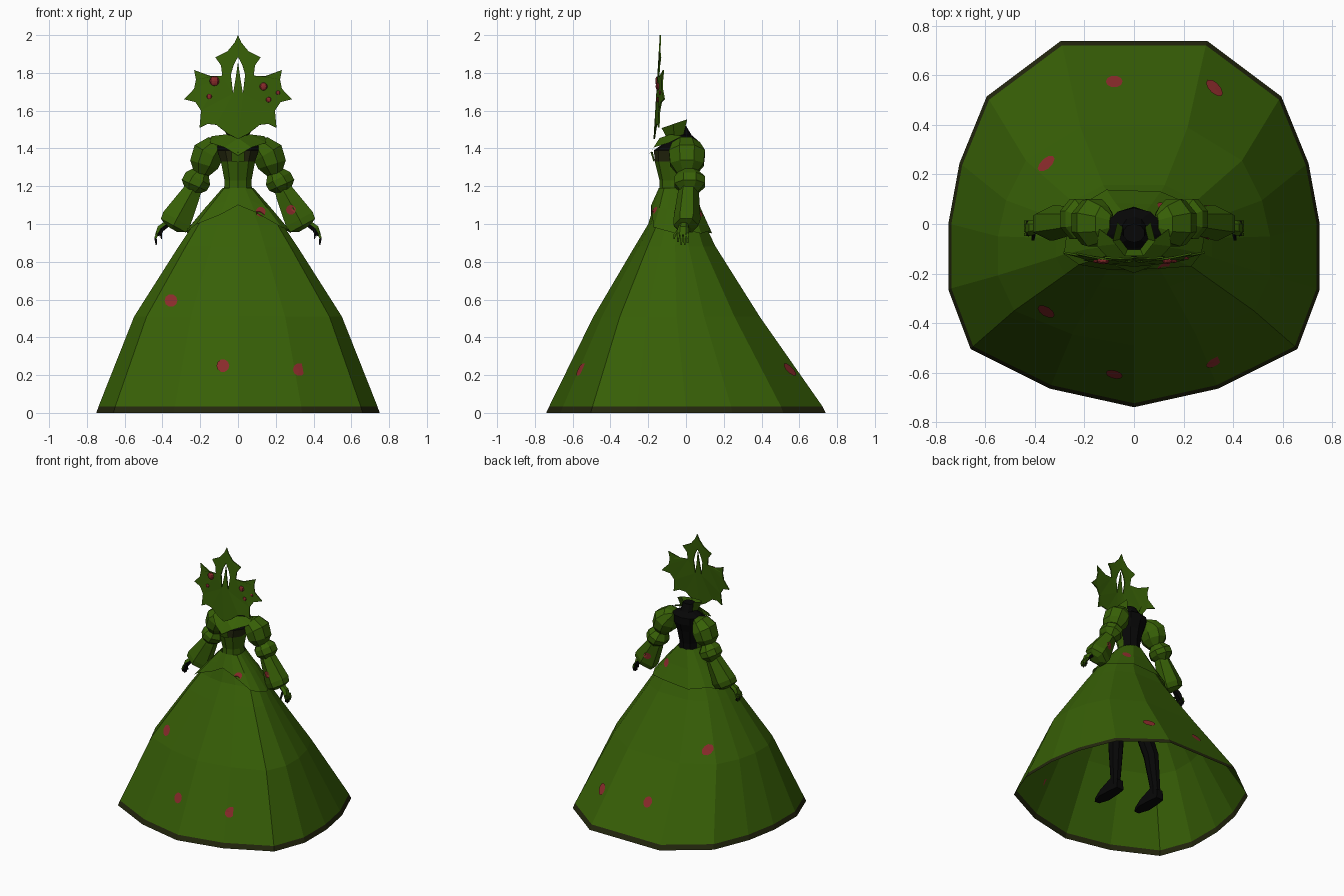
import bpy, bmesh, math
from mathutils import Vector
from mathutils.bvhtree import BVHTree

if "Cube" in bpy.data.objects:
    bpy.data.objects.remove(bpy.data.objects["Cube"])


def material(name, rgb):
    m = bpy.data.materials.new(name)
    m.diffuse_color = (*rgb, 1)
    m.use_nodes = True
    m.node_tree.nodes["Principled BSDF"].inputs["Base Color"].default_value = m.diffuse_color
    return m


GREEN = material("leaf green", (0.038, 0.115, 0.002))
OLIVE = material("dark olive", (0.017, 0.02, 0.004))
BLACK = material("black", (0.002, 0.002, 0.002))
RED = material("berry red", (0.25, 0.024, 0.024))


def build(name, verts, faces, mats, rule=None):
    """Flat-shaded mesh object; rule(face centre, normal) gives the material index."""
    bm = bmesh.new()
    vs = [bm.verts.new(v) for v in verts]
    for f in faces:
        bm.faces.new([vs[i] for i in f])
    bmesh.ops.recalc_face_normals(bm, faces=bm.faces)
    if rule:
        for f in bm.faces:
            f.material_index = rule(f.calc_center_median(), f.normal)
    me = bpy.data.meshes.new(name)
    bm.to_mesh(me)
    bm.free()
    for m in mats:
        me.materials.append(m)
    ob = bpy.data.objects.new(name, me)
    bpy.context.collection.objects.link(ob)
    return ob


def loft(name, rings, mats, rule=None, closed=True, caps=False):
    n = len(rings[0])
    faces = []
    for k in range(len(rings) - 1):
        for i in range(n if closed else n - 1):
            j = (i + 1) % n
            faces.append((k * n + i, k * n + j, (k + 1) * n + j, (k + 1) * n + i))
    if caps:
        faces += [tuple(range(n)), tuple(range((len(rings) - 1) * n, len(rings) * n))]
    return build(name, [v for r in rings for v in r], faces, mats, rule)


def tube(name, path, mats, side=1, n=8, rule=None):
    """Path points are (x, y, z, radius, y radius); side=-1 mirrors it in x."""
    rings = []
    for k, (x, y, z, r, ry) in enumerate(path):
        a, b = path[max(k - 1, 0)], path[min(k + 1, len(path) - 1)]
        t = Vector((b[0] - a[0], 0, b[2] - a[2])).normalized()
        u = Vector((-t.z, 0, t.x))
        ring = []
        for i in range(n):
            w = 2 * math.pi * (i + 0.5) / n
            p = Vector((x, y, z)) + u * r * math.cos(w) + Vector((0, ry * math.sin(w), 0))
            ring.append((p.x * side, p.y, p.z))
        rings.append(ring)
    return loft(name, rings, mats, rule, caps=True)


# ---- skirt: 15-sided hem outline, scaled up a profile of (z, half width, front y, back y)
half = [(.34, -.665), (.66, -.505), (.75, -.265), (.75, 0), (.705, .245), (.595, .515), (.295, .74)]
HEM = [(0, -.74)] + half + [(-x, y) for x, y in reversed(half)]
PROFILE = [(0, .75, -.74, .74), (.035, .738, -.724, .722), (.51, .55, -.49, .39),
           (.88, .315, -.272, .157), (1.0, .235, -.2, .098), (1.19, .078, -.14, .03)]


def skirt_point(i, z, grow=0.0):
    for a, b in zip(PROFILE, PROFILE[1:]):
        if z <= b[0]:
            break
    t = (z - a[0]) / (b[0] - a[0])
    rx, yf, yb = (a[k] + (b[k] - a[k]) * t for k in (1, 2, 3))
    hx, hy = HEM[i]
    return (hx / .75 * (rx + grow), (yf + yb) / 2 + hy / .74 * ((yb - yf) / 2 + grow), z)


N = len(HEM)
skirt = loft("skirt", [[skirt_point(i, p[0]) for i in range(N)] for p in PROFILE],
             [GREEN, OLIVE], lambda c, n: int(c.z < .035))

# ---- peplum over the skirt, its edge raised to a point at the front
def peplum_edge(i):
    front = max(0, -HEM[i][1] / .74)
    return (.965 if i % 2 else .95) + .15 * front ** 4


peplum = loft("peplum", [[skirt_point(i, 1.19 + (peplum_edge(i) - 1.19) * t, .004 + .012 * t)
                          for i in range(N)] for t in (0, .5, 1)], [GREEN])


# ---- torso and neck: green front, olive bust, black back and neck
def ellipse(z, rx, yf, yb, n=10):
    return [(rx * math.sin(2 * math.pi * i / n),
             (yf + yb) / 2 - (yb - yf) / 2 * math.cos(2 * math.pi * i / n), z) for i in range(n)]


def torso_colour(c, n):
    if c.y > -.03 or c.z > 1.41:
        return 2
    return 1 if c.z > 1.33 else 0


loft("torso", [ellipse(*r) for r in ((1.17, .078, -.14, .03), (1.23, .075, -.14, .03),
     (1.33, .095, -.165, .05), (1.39, .115, -.17, .07), (1.44, .115, -.1, .065),
     (1.47, .05, -.075, .03), (1.52, .045, -.075, .0))],
     [GREEN, OLIVE, BLACK], torso_colour, caps=True)

# bodice front panel and shoulder collar with a V neck
for s in (1, -1):
    build("bodice_panel", [(0, -.172, 1.33), (0, -.188, 1.38), (s * .035, -.175, 1.38), (s * .035, -.165, 1.33)],
          [(0, 1, 2, 3)], [GREEN])
    build("shoulder_collar", [(0, -.198, 1.362), (s * .07, -.172, 1.405), (s * .15, -.09, 1.43),
                              (s * .14, -.02, 1.465), (s * .06, -.08, 1.475), (0, -.14, 1.455)],
          [(0, 1, 5), (1, 4, 5), (1, 2, 4), (2, 3, 4)], [GREEN])

# standing neck collar, open at the back
angles = [math.radians(a) for a in range(-130, 131, 52)]
loft("neck_collar", [[(r * math.sin(a), -.05 - r * math.cos(a), z0 + rise * (1 - math.cos(a)))
                      for a in angles] for r, z0, rise in ((.058, 1.455, .01), (.088, 1.505, .03))],
     [GREEN], closed=False)

# ---- arms: two puffs, a bell sleeve and a gloved hand on each side
UPPER = [(.09, .0, 1.43, .02, .04), (.12, .0, 1.415, .062, .08), (.158, .005, 1.375, .09, .103),
         (.18, .005, 1.315, .083, .096), (.192, .005, 1.265, .045, .055)]
LOWER = [(.19, .015, 1.285, .04, .045), (.212, .02, 1.24, .079, .087),
         (.232, .02, 1.205, .078, .087), (.245, .02, 1.165, .035, .045)]
BELL = [(.225, .015, 1.21, .045, .045), (.25, .012, 1.16, .06, .057), (.325, .005, 1.025, .093, .072),
        (.342, .0, .992, .087, .066), (.352, -.005, .975, .04, .035)]
PALM = [(.37, -.01, 1.005, .02, .022), (.41, -.015, .975, .022, .03), (.428, -.018, .94, .014, .033)]
sleeves = []
for s in (1, -1):
    tube("upper_puff", UPPER, [GREEN], s)
    tube("lower_puff", LOWER, [GREEN], s)
    sleeves.append(tube("bell_sleeve", BELL, [GREEN], s, 6))

    def glove(c, n, s=s):
        return int(n.x * s < 0)
    tube("hand", PALM, [GREEN, BLACK], s, 6, glove)
    for y, drop in ((-.042, .035), (-.025, .05), (-.007, .05), (.008, .04)):
        tube("finger", [(.427, y, .95, .01, .01), (.437, y, .925, .009, .009),
                        (.432, y, .94 - drop, .006, .006)], [GREEN, BLACK], s, 4, glove)
    tube("thumb", [(.405, -.04, .97, .01, .01), (.408, -.06, .945, .008, .008),
                   (.405, -.062, .92, .004, .004)], [GREEN, BLACK], s, 4, glove)

# ---- legs and shoes under the skirt
for s, dy in ((1, -.04), (-1, .03)):
    tube("leg", [(.07, -.05, 1.0, .07, .08), (.11, -.04 + dy / 2, .55, .06, .06),
                 (.13, .0 + dy, .36, .05, .06), (.15, .02 + dy, .1, .035, .04),
                 (.15, .02 + dy, .03, .035, .045)], [BLACK], s, 8)
    loft("shoe", [[(s * .15 + x * w, y + dy, z) for x, z in ((-1, 0), (1, 0), (.8, h), (-.8, h))]
                  for y, w, h in ((.07, .03, .07), (0, .04, .1), (-.1, .045, .055), (-.18, .02, .03))],
         [BLACK], caps=True)

# ---- holly-leaf mask: half outline in (x, z), mirrored, gently bowed
LEAF = [(0, 2.0), (.018, 1.96), (.055, 1.915), (.12, 1.882), (.09, 1.84), (.083, 1.785), (.145, 1.782),
        (.232, 1.815), (.222, 1.765), (.232, 1.715), (.285, 1.66), (.225, 1.645), (.195, 1.6),
        (.203, 1.51), (.16, 1.53), (.115, 1.525), (.05, 1.475), (0, 1.45),
        (0, 1.86), (.011, 1.78), (.026, 1.69), (.038, 1.79), (.024, 1.84), (0, 1.885)]


def mask_y(x, z):
    return -.135 - .06 * (2 - z) + .5 * x * x


bm = bmesh.new()
for s in (1, -1):
    bm.faces.new([bm.verts.new((s * x, 0, z)) for x, z in LEAF]).normal_update()
bmesh.ops.triangulate(bm, faces=bm.faces, ngon_method="EAR_CLIP")
bmesh.ops.remove_doubles(bm, verts=bm.verts, dist=.0001)
bmesh.ops.recalc_face_normals(bm, faces=bm.faces)
for v in bm.verts:
    v.co.y = mask_y(v.co.x, v.co.z)
me = bpy.data.meshes.new("leaf_mask")
bm.to_mesh(me)
bm.free()
me.materials.append(GREEN)
mask = bpy.data.objects.new("leaf_mask", me)
bpy.context.collection.objects.link(mask)
thick = mask.modifiers.new("thickness", "SOLIDIFY")
thick.thickness, thick.offset = .008, 0

# berries on the mask
for x, z, r in ((-.125, 1.757, .026), (.135, 1.728, .021), (-.152, 1.675, .014),
                (.162, 1.658, .014), (.212, 1.695, .011)):
    bpy.ops.mesh.primitive_uv_sphere_add(segments=8, ring_count=6, radius=r,
                                         location=(x, mask_y(x, z) - .008, z))
    berry = bpy.context.object
    berry.name = "mask_berry"
    berry.scale.y = .5
    berry.data.materials.append(RED)

# ---- berry spots projected onto front and back of the dress
verts, polys = [], []
for ob in (skirt, peplum, *sleeves):
    base = len(verts)
    verts += [v.co.copy() for v in ob.data.vertices]
    polys += [[base + i for i in p.vertices] for p in ob.data.polygons]
tree = BVHTree.FromPolygons(verts, polys)
for x, z, r in ((-.355, .595, .034), (-.08, .25, .034), (.325, .23, .034), (.12, 1.065, .026), (.28, 1.075, .026)):
    for d in (1, -1):
        pts = []
        for i in range(11):
            w, q = 2 * math.pi * i / 10, r if i < 10 else 0
            hit = tree.ray_cast(Vector((x + q * math.cos(w), -2 * d, z + q * math.sin(w))), Vector((0, d, 0)))[0]
            if hit:
                pts.append(hit - Vector((0, .004 * d, 0)))
        if len(pts) == 11:
            build("berry_spot", pts, [(i, (i + 1) % 10, 10) for i in range(10)], [RED])
